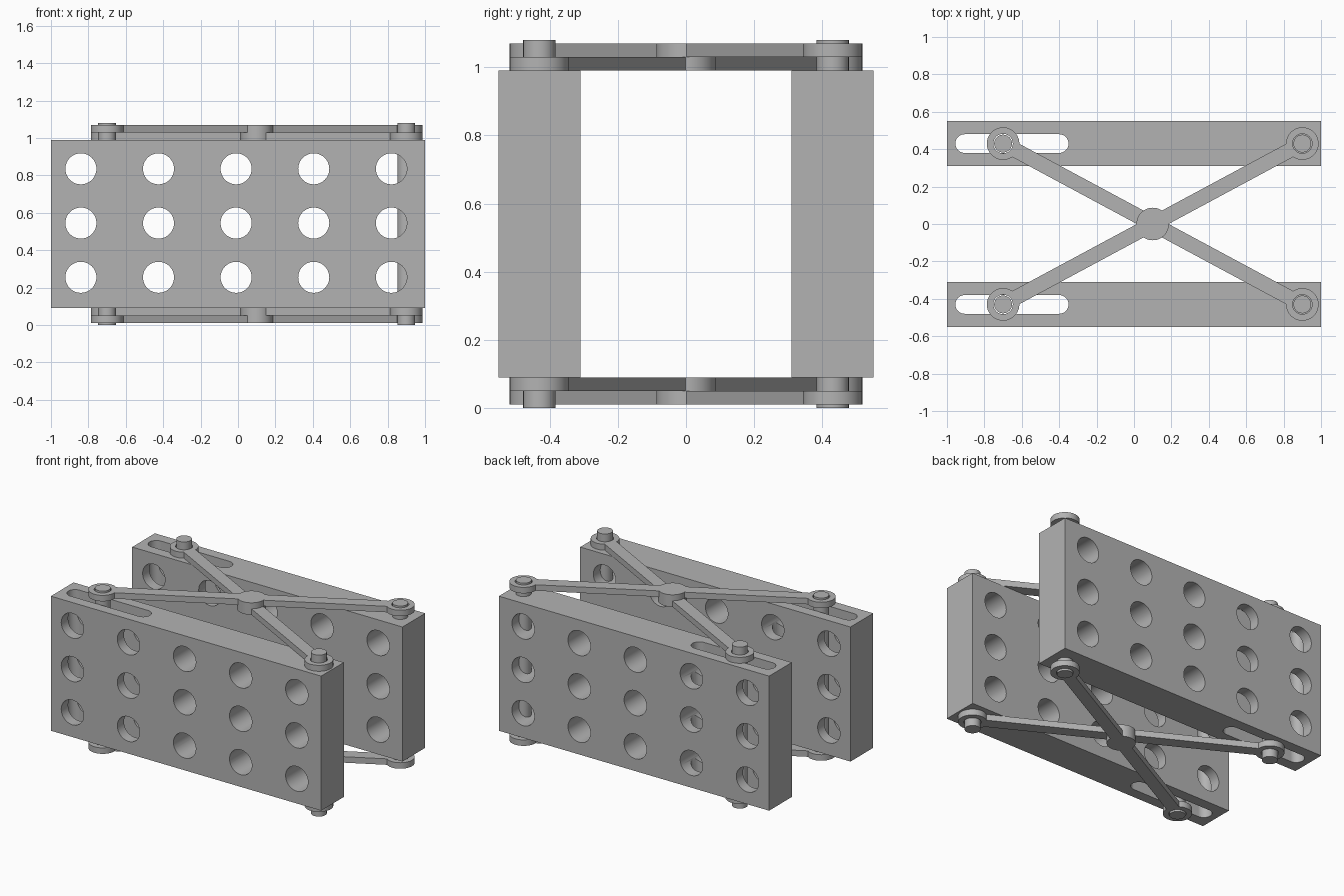
import bpy
import math
from mathutils import Matrix, Vector

if "Cube" in bpy.data.objects:
    bpy.data.objects.remove(bpy.data.objects["Cube"], do_unlink=True)

grey = bpy.data.materials.new("plain grey")
grey.use_nodes = True
COLOUR = (0.45, 0.45, 0.45, 1)
grey.diffuse_color = COLOUR
grey.node_tree.nodes["Principled BSDF"].inputs["Base Color"].default_value = COLOUR

Z_LOW, Z_HIGH, HEIGHT = 0.09, 0.99, 1.08
SIDE = 0.43
SLIDE_X, FIXED_X, MID_X = -0.70, 0.90, 0.10
LAYER = 0.04


def finish(ob, name):
    ob.name = name
    ob.data.materials.clear()
    ob.data.materials.append(grey)
    return ob


def box(name, size, loc, angle=0):
    bpy.ops.mesh.primitive_cube_add(size=1, location=loc, rotation=(0, 0, angle))
    ob = bpy.context.object
    ob.scale = size
    bpy.ops.object.transform_apply(location=True, rotation=True, scale=True)
    return finish(ob, name)


def cylinder(name, x, y, z0, z1, r):
    bpy.ops.mesh.primitive_cylinder_add(vertices=48, radius=r, depth=z1 - z0,
                                        location=(x, y, (z0 + z1) / 2))
    bpy.ops.object.transform_apply(location=True, rotation=True, scale=True)
    return finish(bpy.context.object, name)


def cross_cylinder(x, y, z, r, depth):
    ob = cylinder("hole_cutter", 0, 0, -depth / 2, depth / 2, r)
    ob.data.transform(Matrix.Translation((x, y, z)) @ Matrix.Rotation(math.pi / 2, 4, "X"))
    return ob


def combine(ob, others, operation):
    for other in others:
        mod = ob.modifiers.new("combine", "BOOLEAN")
        mod.operation, mod.object, mod.solver = operation, other, "EXACT"
        bpy.context.view_layer.objects.active = ob
        bpy.ops.object.modifier_apply(modifier=mod.name)
    for other in others:
        bpy.data.objects.remove(other, do_unlink=True)


def smooth(ob):
    bpy.ops.object.select_all(action="DESELECT")
    ob.select_set(True)
    bpy.context.view_layer.objects.active = ob
    bpy.ops.object.shade_smooth_by_angle(angle=math.radians(30))


# Side plates with a grid of cross holes and a vertical slot
for label, s in (("front", -1), ("back", 1)):
    y = s * SIDE
    plate = box(label + "_plate", (2, 0.24, Z_HIGH - Z_LOW), (0, y, HEIGHT / 2))
    slot = box("slot_cutter", (0.505, 0.1, 2), (-0.6525, y, 0.5))
    ends = [cylinder("slot_end", x, y, -0.5, 1.5, 0.05) for x in (-0.905, -0.40)]
    combine(slot, ends, "UNION")
    holes = [cross_cylinder(-0.84 + 0.415 * i, y, 0.255 + 0.29 * j, 0.083, 0.5)
             for i in range(5) for j in range(3)]
    combine(plate, holes + [slot], "DIFFERENCE")
    smooth(plate)

    # Full height pivot pins
    for kind, x in (("sliding", SLIDE_X), ("fixed", FIXED_X)):
        smooth(cylinder(label + "_" + kind + "_pin", x, y, 0, HEIGHT, 0.0475))


# Crossed arms with three round eyes each
def arm(name, y_start, z):
    a, b = Vector((SLIDE_X, y_start)), Vector((FIXED_X, -y_start))
    d, mid = b - a, (a + b) / 2
    ob = box(name, (d.length, 0.08, LAYER), (mid.x, mid.y, z + LAYER / 2),
             math.atan2(d.y, d.x))
    points = (a, mid, b)
    combine(ob, [cylinder("eye", p.x, p.y, z, z + LAYER, 0.087) for p in points], "UNION")
    combine(ob, [cylinder("bore", p.x, p.y, z - 0.1, z + 0.1, 0.052) for p in points],
            "DIFFERENCE")
    smooth(ob)


for label, inner, outer in (("top", Z_HIGH, Z_HIGH + LAYER),
                            ("bottom", Z_LOW - LAYER, Z_LOW - 2 * LAYER)):
    arm(label + "_inner_arm", SIDE, inner)
    arm(label + "_outer_arm", -SIDE, outer)
    low = min(inner, outer)
    smooth(cylinder(label + "_centre_pin", MID_X, 0, low, low + 2 * LAYER, 0.052))
